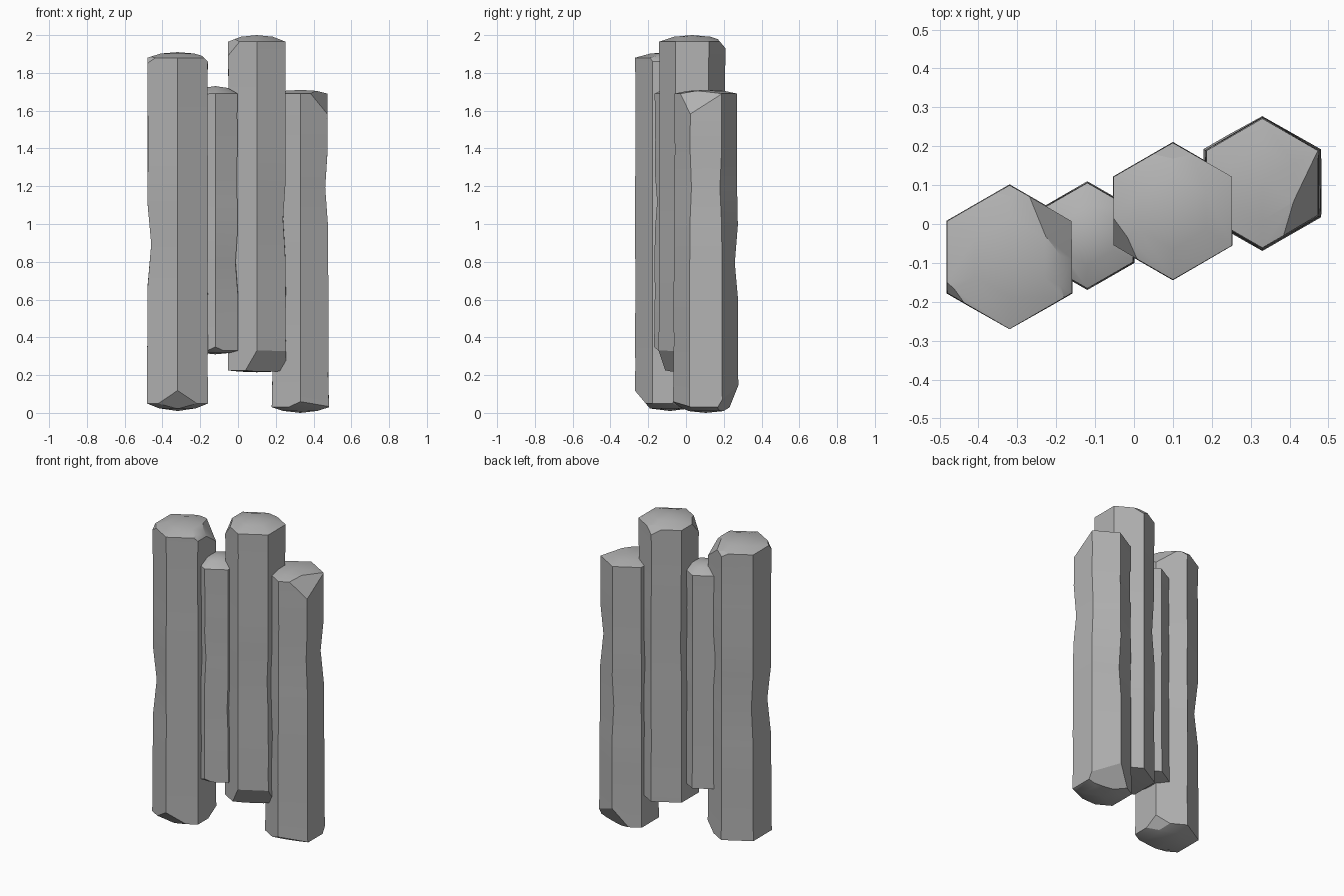
import bpy, bmesh, random
from math import radians, cos, sin
from mathutils import Vector

old = bpy.data.objects.get("Cube")
if old:
    bpy.data.objects.remove(old, do_unlink=True)

stone = bpy.data.materials.new("grey_stone")
stone.use_nodes = True
GREY = (0.45, 0.45, 0.45, 1)
stone.diffuse_color = GREY
stone.node_tree.nodes["Principled BSDF"].inputs["Base Color"].default_value = GREY

LEVELS = (0, 0.1, 0.22, 0.34, 0.46, 0.58, 0.7, 0.82, 0.92, 1)


def column(name, x, y, r, z0, z1, dome, belly, taper=0.98, dents=(), chips=(), seed=1):
    """Weathered hexagonal column: dents are (corner, level, depth),
    chips are (direction, height, elevation) of broken-off planes."""
    rng = random.Random(seed)
    bm = bmesh.new()
    dent = {(k, lv): d for k, lv, d in dents}

    def ring(z, rad, lv=None):
        verts = []
        for k in range(6):
            a = radians(30 + 60 * k)
            q = rad - dent.get((k, lv), 0)
            if lv is not None and 0 < lv < len(LEVELS) - 1:
                q -= rng.uniform(0, 0.004)
            verts.append(bm.verts.new((x + q * cos(a), y + q * sin(a), z)))
        return verts

    # shaft rings between a rounded underside and a rounded crown
    rings = [ring(z0 - belly * 0.65, r * 0.6)]
    for lv, t in enumerate(LEVELS):
        rings.append(ring(z0 + (z1 - z0) * t, r * (1 + (taper - 1) * t), lv))
    rings.append(ring(z1 + dome * 0.75, r * 0.55))
    for lo, hi in zip(rings, rings[1:]):
        for k in range(6):
            n = (k + 1) % 6
            bm.faces.new((lo[k], lo[n], hi[n], hi[k]))
    for verts, z in ((rings[0], z0 - belly), (rings[-1], z1 + dome)):
        tip = bm.verts.new((x, y, z))
        for k in range(6):
            bm.faces.new((verts[k], verts[(k + 1) % 6], tip))

    # broken corners and edges
    for ang, z, elev in chips:
        a, e = radians(ang), radians(elev)
        off = abs((ang - 30 + 30) % 60 - 30)
        d = r * cos(radians(off)) * (taper if z > 1 else 1)
        point = Vector((x + d * cos(a), y + d * sin(a), z))
        up = 1 if z > 1 else -1
        normal = Vector((cos(a) * cos(e), sin(a) * cos(e), up * sin(e)))
        cut = bmesh.ops.bisect_plane(bm, geom=bm.verts[:] + bm.edges[:] + bm.faces[:],
                                     plane_co=point, plane_no=normal, clear_outer=True)
        edges = [g for g in cut["geom_cut"] if isinstance(g, bmesh.types.BMEdge)]
        bmesh.ops.holes_fill(bm, edges=edges, sides=0)
    bmesh.ops.recalc_face_normals(bm, faces=bm.faces[:])

    mesh = bpy.data.meshes.new(name)
    bm.to_mesh(mesh)
    bm.free()
    mesh.materials.append(stone)
    ob = bpy.data.objects.new(name, mesh)
    bpy.context.collection.objects.link(ob)
    bpy.ops.object.select_all(action="DESELECT")
    ob.select_set(True)
    bpy.context.view_layer.objects.active = ob
    bpy.ops.object.shade_smooth_by_angle(angle=radians(30))


column("right_column", -0.32, -0.085, 0.187, 0.05, 1.88, 0.03, 0.04, 0.99,
       dents=((2, 4, 0.025), (3, 4, 0.025), (0, 5, 0.015)),
       chips=((270, 0.12, 40), (30, 1.79, 35), (0, 1.86, 45), (90, 1.86, 45),
              (220, 1.85, 30), (30, 0.1, 40)), seed=2)

column("small_column", -0.12, -0.03, 0.14, 0.33, 1.69, 0.04, 0.02, 0.97,
       dents=((5, 3, 0.012), (4, 5, 0.012), (0, 6, 0.01)),
       chips=((225, 1.66, 40), (270, 0.35, 50)), seed=3)

column("tall_column", 0.1, 0.033, 0.178, 0.225, 1.965, 0.035, 0.01, 0.99,
       dents=((5, 4, 0.014), (0, 4, 0.01), (2, 5, 0.012)),
       chips=((300, 0.33, 30), (210, 1.89, 25), (90, 1.93, 40)), seed=4)

column("left_column", 0.33, 0.105, 0.175, 0.03, 1.69, 0.02, 0.03, 0.95,
       dents=((5, 6, 0.014), (0, 6, 0.016), (1, 4, 0.014), (3, 3, 0.01)),
       chips=((338, 1.58, 30), (75, 0.15, 30), (285, 0.06, 60)), seed=5)
